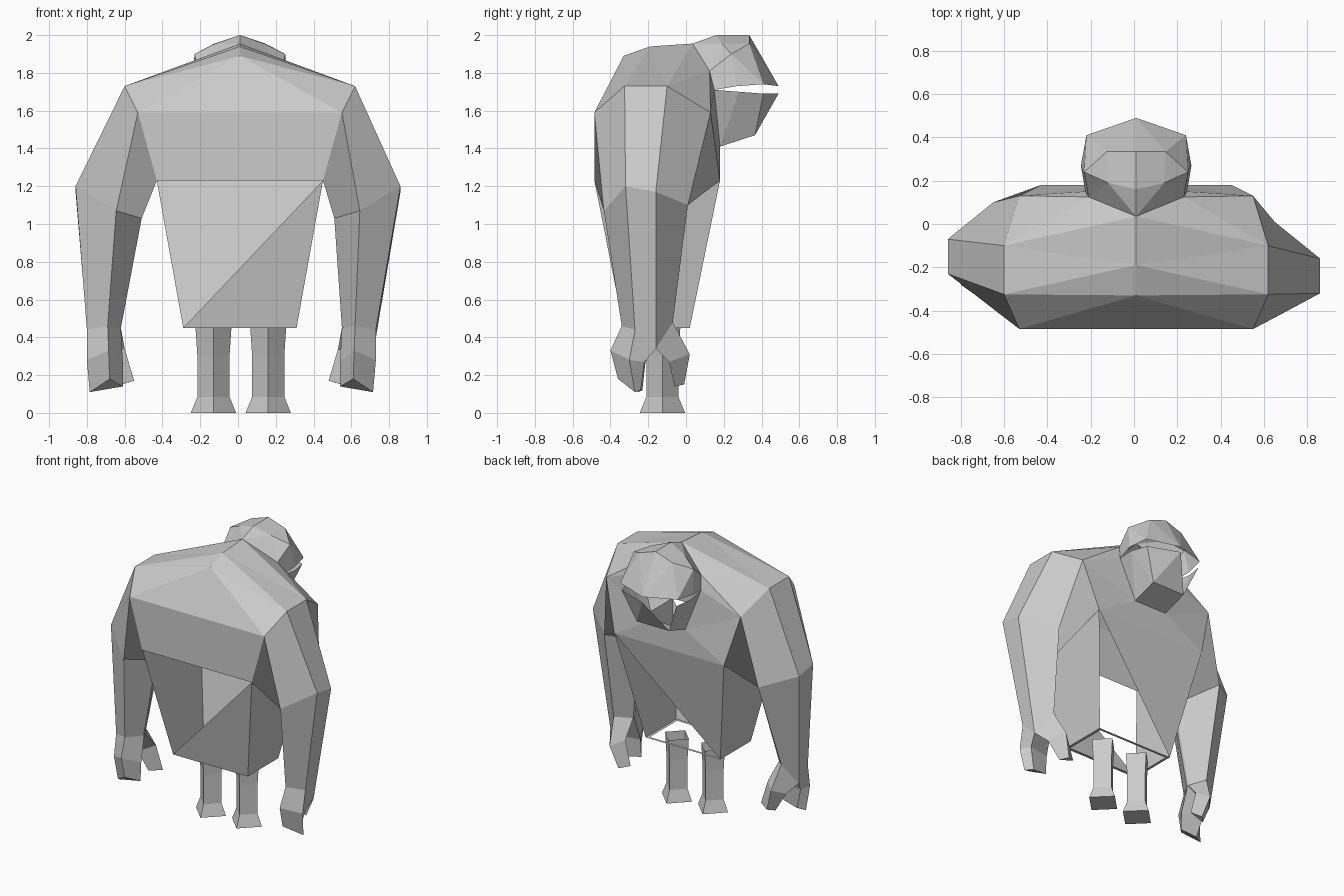
import bpy, bmesh

if "Cube" in bpy.data.objects:
    bpy.data.objects.remove(bpy.data.objects["Cube"])

CX = 0.01  # the body sits slightly right of centre


def build(name, verts, faces):
    me = bpy.data.meshes.new(name)
    me.from_pydata(verts, [], faces)
    bm = bmesh.new()
    bm.from_mesh(me)
    bmesh.ops.remove_doubles(bm, verts=bm.verts, dist=0.0005)
    bmesh.ops.recalc_face_normals(bm, faces=bm.faces)
    bm.to_mesh(me)
    bm.free()
    ob = bpy.data.objects.new(name, me)
    bpy.context.collection.objects.link(ob)
    return ob


def poly(name, pts, whole, half):
    """Faces given by point names; upper case is the mirrored point."""
    verts, idx = [], {}
    for k, (x, y, z) in pts.items():
        for key, s in ((k, 1), (k.upper(), -1)):
            idx[key] = len(verts)
            verts.append((CX + s * x, y, z))
    words = list(whole) + list(half) + [w.swapcase() for w in half]
    return build(name, verts, [[idx[c] for c in w] for w in words])


def loft(name, rings, cap_start=False, cap_end=False):
    n = len(rings[0])
    verts = [p for r in rings for p in r]
    faces = [(i * n + j, i * n + (j + 1) % n, (i + 1) * n + (j + 1) % n, (i + 1) * n + j)
             for i in range(len(rings) - 1) for j in range(n)]
    if cap_start:
        faces.append(range(n))
    if cap_end:
        faces.append(range(len(verts) - n, len(verts)))
    return build(name, verts, faces)


# Torso: hunched back, shoulders, open neck, waist, open lower shell
torso = {
    'a': (0, -.33, 1.89), 'b': (0, -.19, 1.94), 'c': (0, .035, 1.955),
    'd': (.61, -.325, 1.73), 'e': (.61, -.10, 1.73),
    'f': (.54, -.485, 1.59), 'g': (.54, .13, 1.59),
    'h': (.44, -.485, 1.23), 'i': (.44, .18, 1.23),
    'j': (.30, -.33, .45), 'k': (.30, .02, .45),
    'n': (.22, .125, 1.81), 'r': (.235, .15, 1.71), 'v': (.13, .18, 1.41),
    'p': (.28, -.31, .45), 'q': (.28, 0, .45),
}
poly('torso', torso,
     whole=['fFa', 'fFHh', 'hJj', 'vVIi', 'iIK', 'jJPp', 'kKQq'],
     half=['fad', 'adb', 'deb', 'bec', 'ecn', 'egn', 'gnr', 'grv', 'gvi', 'hikj', 'jkqp'])

# Head: upper cap with overhanging brow
head = {
    'a': (0, .035, 1.955), 'b': (.22, .125, 1.81), 'c': (.235, .15, 1.71),
    'd': (0, .16, 2.0), 'e': (.13, .19, 1.955), 'f': (0, .335, 2.0),
    'g': (.135, .335, 1.955), 'h': (.24, .24, 1.90), 'i': (.255, .27, 1.73),
    'j': (.23, .41, 1.74), 'k': (0, .49, 1.73),
}
poly('head_cap', head, whole=[],
     half=['aed', 'abe', 'beh', 'bcih', 'degf', 'ehg', 'ghj', 'hij', 'fgk', 'gjk'])

# Jaw: open cup under the cap, with a gap at one front corner
jaw = {
    'a': (.235, .15, 1.71), 'b': (.25, .28, 1.70), 'c': (.22, .41, 1.69),
    'd': (0, .49, 1.69), 'e': (.13, .365, 1.47), 'f': (.13, .18, 1.41),
}
poly('jaw', jaw, whole=['eEFf', 'eEd', 'cde'], half=['abf', 'bef', 'bce'])

# Arms: faceted lofts from the shoulder opening, with two-pronged hands
for s, label, dx, dy, squeeze in ((1, 'right', 0, 0, 1), (-1, 'left', .07, .09, .82)):
    shoulder = [(CX + s * torso[k][0], *torso[k][1:]) for k in 'degihf']
    elbow = [(s * x, y, z) for x, y, z in (
        (.86, -.32 + dy, 1.2), (.86, -.16 + dy, 1.17), (.65, .01 + dy, 1.1),
        (.51, -.19, 1.03), (.51, -.21, 1.03), (.645, -.435 + dy / 2, 1.07))]

    def ring(pts):
        return [(s * (x + dx), -.19 + (y + .19) * squeeze, z) for x, y, z in pts]

    wrist = ring([(.73, -.27, .44), (.72, -.16, .34), (.63, -.07, .48),
                  (.55, -.18, .45), (.55, -.20, .45), (.62, -.34, .46)])
    loft('arm_' + label, [shoulder, elbow, wrist])

    # front prong, ridged along its front
    loft('front_prong_' + label, [
        ring([(.73, -.27, .44), (.72, -.16, .34), (.55, -.19, .45), (.62, -.34, .46)]),
        ring([(.73, -.30, .28), (.70, -.22, .27), (.54, -.25, .27), (.615, -.40, .33)]),
        ring([(.715, -.27, .11), (.66, -.24, .12), (.54, -.26, .14), (.61, -.36, .18)]),
    ], cap_end=True)
    # rear prong
    loft('rear_prong_' + label, [
        ring([(.72, -.16, .34), (.63, -.07, .48), (.55, -.18, .45)]),
        ring([(.66, -.09, .27), (.60, .02, .31), (.53, -.06, .34)]),
        ring([(.59, -.06, .14), (.55, -.01, .15), (.48, -.05, .17)]),
    ], cap_end=True)

# Legs: four-sided, corner forward, flared feet
for label, cx in (('left', -.13), ('right', .16)):
    cy = -.125
    rings = []
    for r, z in ((.12, 0), (.085, .085), (.085, .3), (.095, .45)):
        rings.append([(cx + r, cy, z), (cx, cy + r, z), (cx - r, cy, z), (cx, cy - r, z)])
    loft('leg_' + label, rings, cap_start=True)
